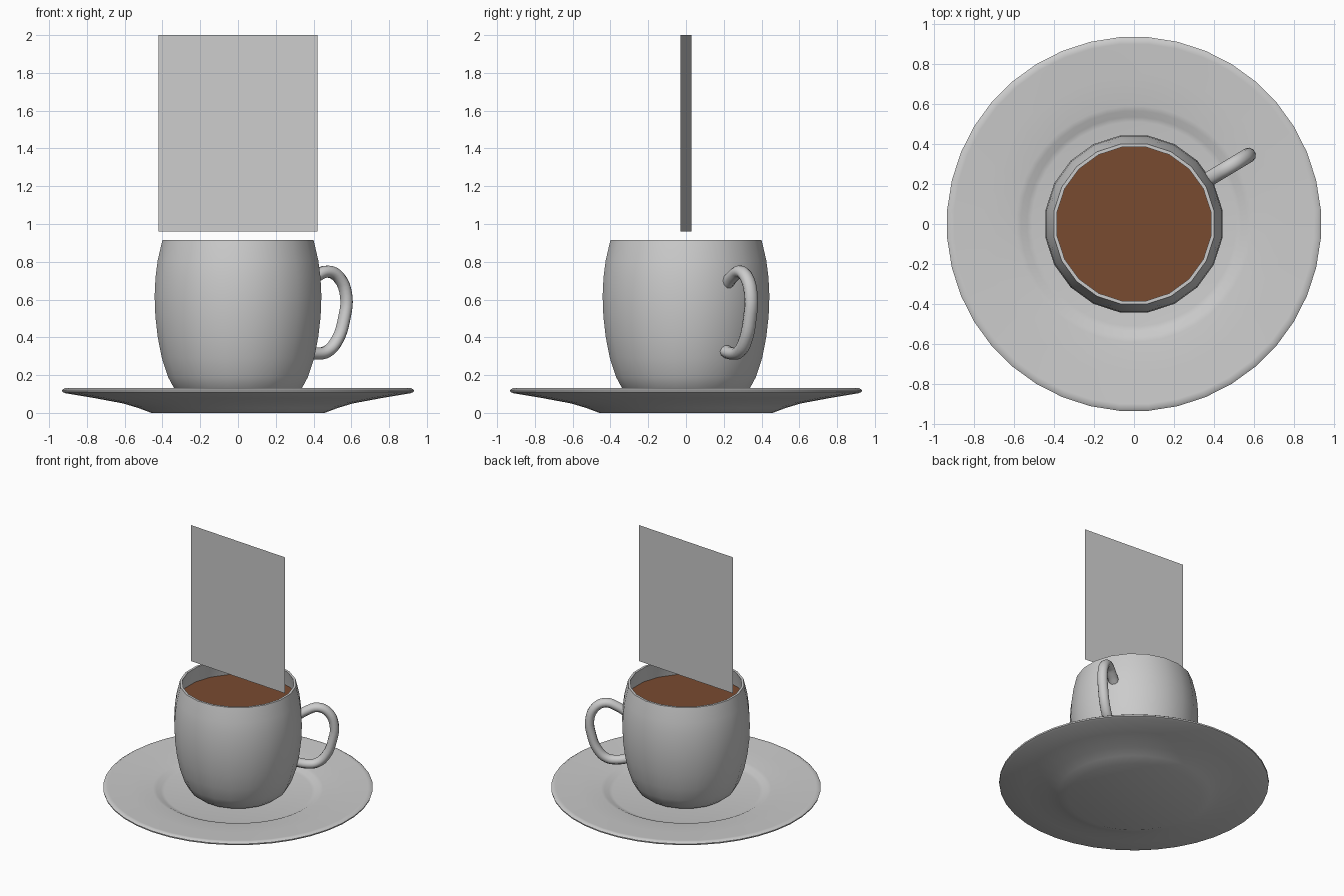
import bpy, bmesh, math

if "Cube" in bpy.data.objects:
    bpy.data.objects.remove(bpy.data.objects["Cube"])


def lathe(name, profile, sides):
    """Spin an (r, z) profile round the z axis; r = 0 ends become a pole."""
    bm = bmesh.new()
    rings = []
    for r, z in profile:
        if r == 0:
            rings.append([bm.verts.new((0, 0, z))] * sides)
        else:
            angles = [2 * math.pi * (i + 0.5) / sides for i in range(sides)]
            rings.append([bm.verts.new((r * math.cos(a), r * math.sin(a), z)) for a in angles])
    for a, b in zip(rings, rings[1:]):
        for i in range(sides):
            j = (i + 1) % sides
            bm.faces.new(list(dict.fromkeys((a[i], a[j], b[j], b[i]))))
    return finish(name, bm)


def finish(name, bm):
    bmesh.ops.recalc_face_normals(bm, faces=bm.faces)
    mesh = bpy.data.meshes.new(name)
    bm.to_mesh(mesh)
    bm.free()
    ob = bpy.data.objects.new(name, mesh)
    bpy.context.collection.objects.link(ob)
    smooth(ob)
    return ob


def smooth(ob):
    bpy.ops.object.select_all(action='DESELECT')
    ob.select_set(True)
    bpy.context.view_layer.objects.active = ob
    bpy.ops.object.shade_smooth_by_angle(angle=math.radians(40))


# Saucer: flat foot, flared underside, rounded lip, shallow well
lathe("saucer", [(0, 0), (0.46, 0), (0.53, 0.026), (0.61, 0.05), (0.76, 0.078),
                 (0.915, 0.104), (0.933, 0.111), (0.935, 0.121), (0.92, 0.131),
                 (0.90, 0.130), (0.75, 0.121), (0.59, 0.112), (0.565, 0.107),
                 (0.535, 0.091), (0.51, 0.086), (0, 0.086)], 40)

# Cup: barrel-shaped outer wall and thin inner wall
outer = [(0, 0.088), (0.26, 0.088), (0.305, 0.098), (0.342, 0.13), (0.375, 0.19),
         (0.408, 0.29), (0.43, 0.40), (0.443, 0.51), (0.447, 0.62), (0.442, 0.72),
         (0.43, 0.81), (0.405, 0.915)]
inner = [(0.388, 0.915), (0.41, 0.81), (0.422, 0.72), (0.427, 0.62), (0.42, 0.49),
         (0.395, 0.32), (0.34, 0.17), (0.28, 0.125), (0, 0.12)]
lathe("cup", outer + inner, 20)

# Coffee surface
coffee = lathe("coffee", [(0, 0.79), (0.412, 0.79)], 20)
mat = bpy.data.materials.new("coffee_brown")
mat.diffuse_color = (0.19, 0.07, 0.03, 1)
mat.use_nodes = True
mat.node_tree.nodes["Principled BSDF"].inputs["Base Color"].default_value = mat.diffuse_color
coffee.data.materials.append(mat)

# Handle: bevelled curve in its own x-z plane, turned towards the back right
path = [(0.42, 0.685), (0.475, 0.72), (0.555, 0.748), (0.625, 0.715), (0.668, 0.62),
        (0.656, 0.50), (0.612, 0.385), (0.55, 0.325), (0.48, 0.314), (0.39, 0.33)]
curve = bpy.data.curves.new("handle", 'CURVE')
curve.dimensions = '3D'
curve.bevel_depth = 0.033
curve.bevel_resolution = 3
curve.resolution_u = 4
curve.use_fill_caps = True
spline = curve.splines.new('BEZIER')
spline.bezier_points.add(len(path) - 1)
for p, (x, z) in zip(spline.bezier_points, path):
    p.co = (x, 0, z)
    p.handle_left_type = p.handle_right_type = 'AUTO'
handle = bpy.data.objects.new("handle", curve)
bpy.context.collection.objects.link(handle)
handle.scale.y = 1.12
handle.rotation_euler.z = math.radians(31)
bpy.ops.object.select_all(action='DESELECT')
handle.select_set(True)
bpy.context.view_layer.objects.active = handle
bpy.ops.object.convert(target='MESH')
smooth(bpy.context.view_layer.objects.active)

# Steam: a single upright sheet, turned slightly about z
bm = bmesh.new()
bm.faces.new([bm.verts.new(v) for v in [(-0.42, 0.03, 0.96), (0.42, -0.03, 0.96),
                                        (0.42, -0.03, 2.0), (-0.42, 0.03, 2.0)]])
finish("steam_sheet", bm)
